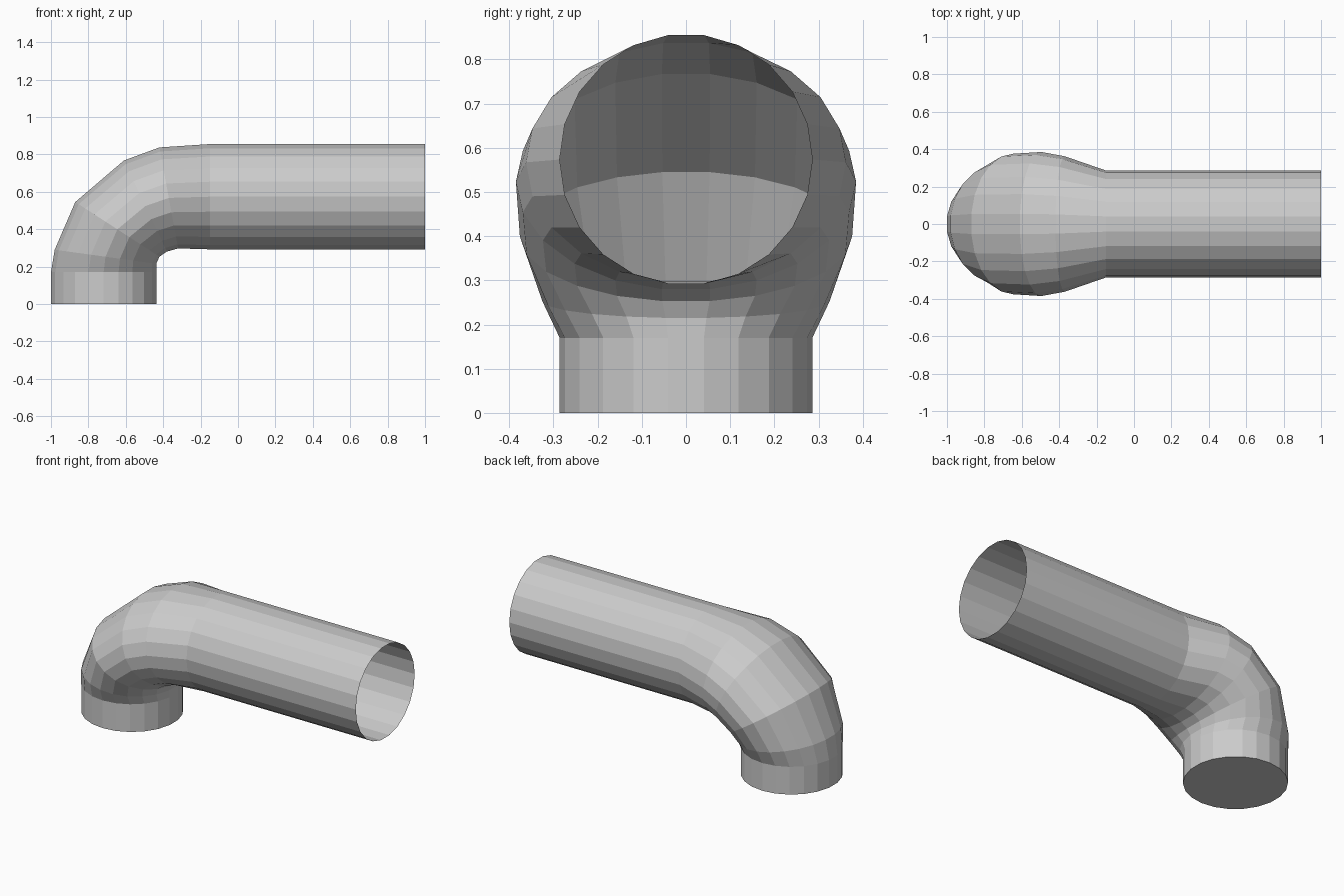
import bpy, bmesh
from math import cos, sin, pi

if "Cube" in bpy.data.objects:
    bpy.data.objects.remove(bpy.data.objects["Cube"])

SIDES = 22
STEP = 2 * pi / SIDES

# Cross-sections along the pipe: outer (x, z), inner (x, z), half width in y
SECTIONS = [
    ((-1.00, 0.00), (-0.437, 0.00), 0.286),
    ((-1.00, 0.17), (-0.437, 0.17), 0.286),
    ((-0.98, 0.29), (-0.437, 0.215), 0.325),
    ((-0.87, 0.545), (-0.42, 0.253), 0.376),
    ((-0.61, 0.767), (-0.38, 0.28), 0.385),
    ((-0.42, 0.837), (-0.32, 0.297), 0.362),
    ((-0.15, 0.855), (-0.15, 0.292), 0.286),
    ((1.00, 0.855), (1.00, 0.292), 0.286),
]


def add_ring(bm, outer, inner, width):
    """Flat-topped elliptical ring spanning the outer and inner bend points."""
    cx, cz = (outer[0] + inner[0]) / 2, (outer[1] + inner[1]) / 2
    hx, hz = outer[0] - cx, outer[1] - cz
    ring = []
    for i in range(SIDES):
        a = (i + 0.5) * STEP
        k = cos(a) / cos(STEP / 2)
        ring.append(bm.verts.new((cx + hx * k, width * sin(a), cz + hz * k)))
    return ring


# Elbow pipe: lofted shell, closed at the foot and open at the far end
bm = bmesh.new()
rings = [add_ring(bm, *s) for s in SECTIONS]
for r0, r1 in zip(rings, rings[1:]):
    for i in range(SIDES):
        j = (i + 1) % SIDES
        bm.faces.new((r0[i], r0[j], r1[j], r1[i]))
bm.faces.new(rings[0])
bmesh.ops.recalc_face_normals(bm, faces=bm.faces)

# Make sure the foot cap faces down, so the shell faces outward
bm.normal_update()
cap = next(f for f in bm.faces if len(f.verts) == SIDES)
if cap.normal.z > 0:
    bmesh.ops.reverse_faces(bm, faces=bm.faces)

mesh = bpy.data.meshes.new("elbow_pipe")
bm.to_mesh(mesh)
bm.free()
bpy.context.collection.objects.link(bpy.data.objects.new("elbow_pipe", mesh))
